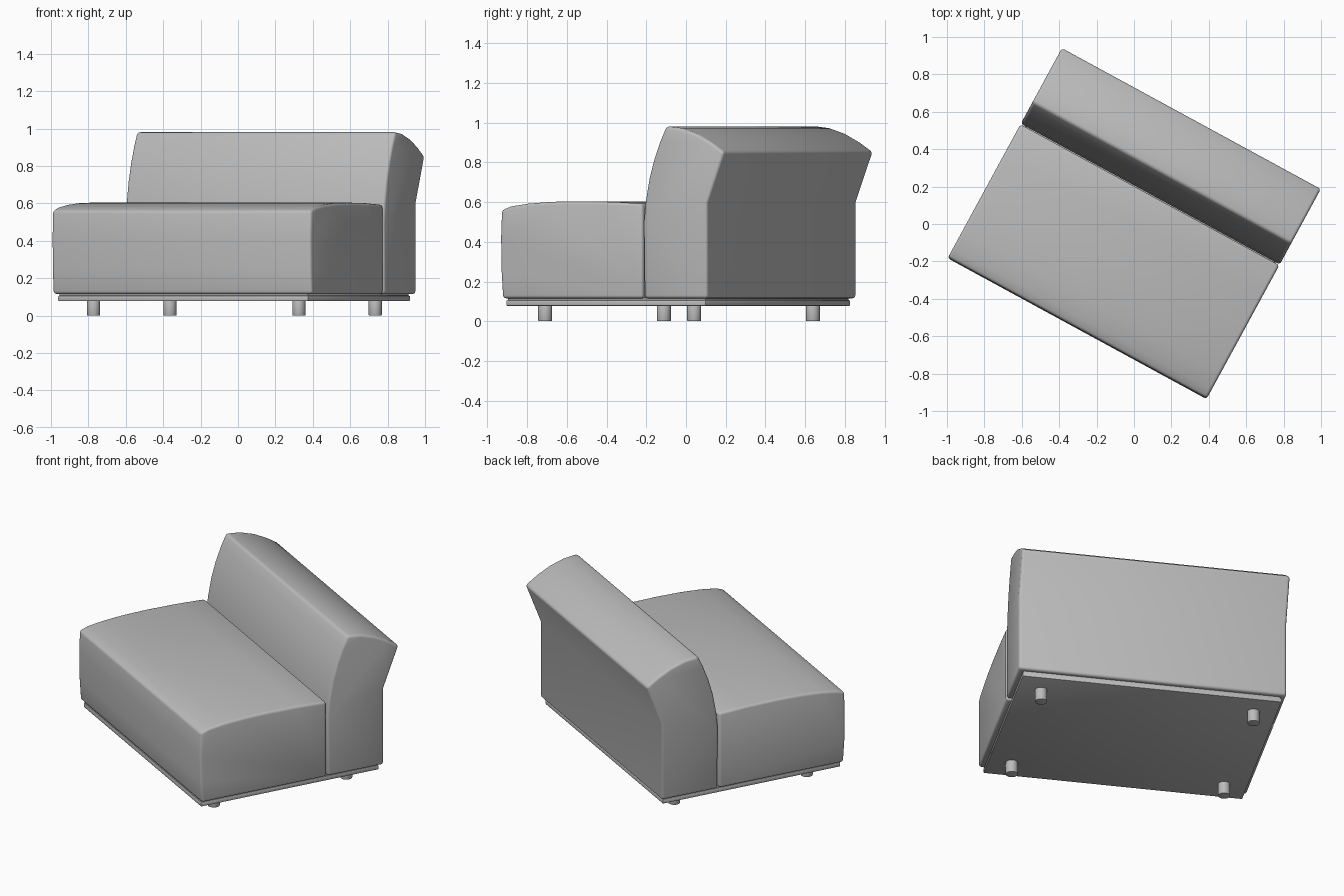
import bpy
import bmesh
from math import radians
from mathutils import Matrix

cube = bpy.data.objects.get("Cube")
if cube:
    bpy.data.objects.remove(cube, do_unlink=True)

TURN = Matrix.Rotation(radians(-28.55), 4, "Z")
HALF = 0.788  # half the sofa's width

grey = bpy.data.materials.new("grey fabric")
grey.use_nodes = True
grey.diffuse_color = (0.5, 0.5, 0.5, 1)
grey.node_tree.nodes["Principled BSDF"].inputs["Base Color"].default_value = (0.5, 0.5, 0.5, 1)


def finish(name, bm, bevel, segments=3):
    """Turn a bmesh into a rotated, softly bevelled object."""
    bmesh.ops.recalc_face_normals(bm, faces=bm.faces)
    mesh = bpy.data.meshes.new(name)
    bm.to_mesh(mesh)
    bm.free()
    mesh.materials.append(grey)
    obj = bpy.data.objects.new(name, mesh)
    bpy.context.collection.objects.link(obj)
    obj.matrix_world = TURN
    mod = obj.modifiers.new("soft edges", "BEVEL")
    mod.width, mod.segments = bevel, segments
    mod.limit_method, mod.angle_limit = "ANGLE", radians(35)
    bpy.ops.object.select_all(action="DESELECT")
    obj.select_set(True)
    bpy.context.view_layer.objects.active = obj
    bpy.ops.object.modifier_apply(modifier=mod.name)
    bpy.ops.object.shade_smooth_by_angle(angle=radians(40))
    return obj


def cushion(name, profile, bevel):
    """Extrude a depth/height outline across the sofa's width."""
    bm = bmesh.new()
    face = bm.faces.new([bm.verts.new((-HALF, y, z)) for y, z in profile])
    new = bmesh.ops.extrude_face_region(bm, geom=[face])["geom"]
    verts = [g for g in new if isinstance(g, bmesh.types.BMVert)]
    bmesh.ops.translate(bm, verts=verts, vec=(2 * HALF, 0, 0))
    return finish(name, bm, bevel)


# Seat: crowned top and slightly bulging front
cushion("seat_cushion", [
    (-0.625, 0.115), (-0.634, 0.25), (-0.637, 0.42), (-0.632, 0.56),
    (-0.58, 0.578), (-0.48, 0.592), (-0.35, 0.601), (-0.2, 0.604),
    (0.0, 0.601), (0.178, 0.592), (0.178, 0.115)], 0.016)

# Backrest: curved leaning front, sloping top, overhang at the rear
cushion("backrest", [
    (0.187, 0.115), (0.182, 0.5), (0.192, 0.6), (0.214, 0.72),
    (0.243, 0.82), (0.278, 0.91), (0.312, 0.982), (0.4, 0.972),
    (0.49, 0.943), (0.57, 0.902), (0.646, 0.852), (0.548, 0.597),
    (0.548, 0.115)], 0.016)


# Plinth in two thin stacked layers
def slab(name, half_x, front, back, low, high):
    bm = bmesh.new()
    bmesh.ops.create_cube(bm, size=1)
    bmesh.ops.scale(bm, verts=bm.verts, vec=(2 * half_x, back - front, high - low))
    bmesh.ops.translate(bm, verts=bm.verts,
                        vec=(0, (front + back) / 2, (low + high) / 2))
    finish(name, bm, 0.006, 2)


slab("plinth_lower", 0.762, -0.617, 0.528, 0.077, 0.106)
slab("plinth_upper", 0.756, -0.611, 0.522, 0.1, 0.118)

# Four short round legs
for side, x in (("right", -0.625), ("left", 0.625)):
    for end, y in (("front", -0.467), ("rear", 0.387)):
        bm = bmesh.new()
        bmesh.ops.create_cone(bm, cap_ends=True, segments=24,
                              radius1=0.035, radius2=0.035, depth=0.085)
        bmesh.ops.translate(bm, verts=bm.verts, vec=(x, y, 0.0425))
        finish(f"{end}_{side}_leg", bm, 0.003, 2)
